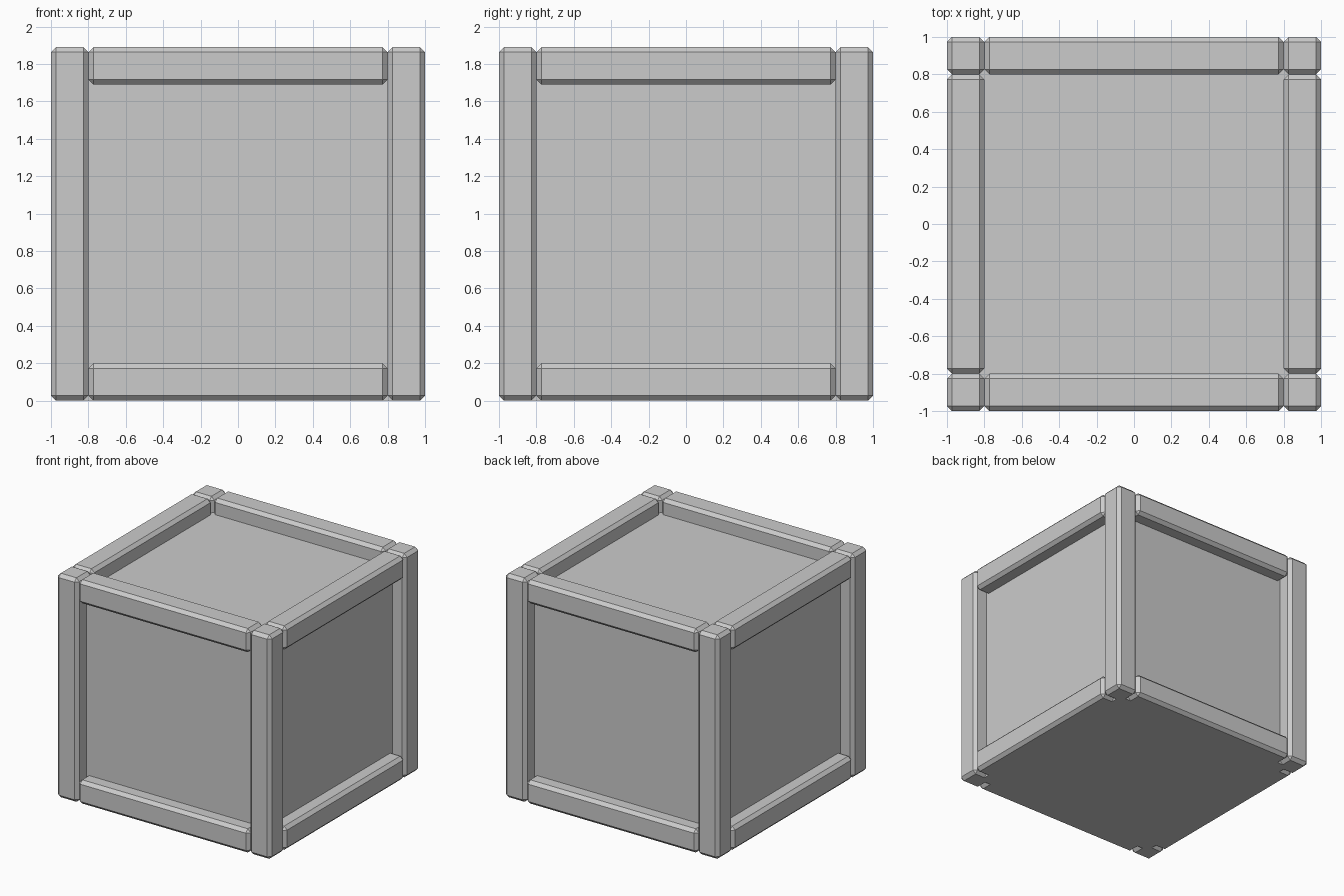
import bpy

if "Cube" in bpy.data.objects:
    bpy.data.objects.remove(bpy.data.objects["Cube"])

H, OUT, W, BEV = 1.89, 1.0, 0.2, 0.027   # height, half width, beam width, chamfer
C = OUT - W / 2                          # beam centre line


def box(name, loc, size, bevel=0.0):
    bpy.ops.mesh.primitive_cube_add(size=1, location=loc)
    ob = bpy.context.object
    ob.name = name
    ob.scale = size
    bpy.ops.object.transform_apply(location=False, rotation=False, scale=True)
    if bevel:
        m = ob.modifiers.new("chamfer", 'BEVEL')
        m.width = bevel
        m.segments = 1
    return ob


# Inner box forming the recessed panels, flush with the base
box("panel_box", (0, 0, 0.88), (1.76, 1.76, 1.76))

# Corner posts
for x, sx in ((-C, "left"), (C, "right")):
    for y, sy in ((-C, "front"), (C, "back")):
        box(f"post_{sy}_{sx}", (x, y, H / 2), (W, W, H), BEV)

# Top and bottom rails between the posts
L = 2 * (OUT - W)
for z, level in ((W / 2, "bottom"), (H - W / 2, "top")):
    for s, side in ((-1, "front"), (1, "back")):
        box(f"rail_{level}_{side}", (0, s * C, z), (L, W, W), BEV)
    for s, side in ((-1, "left"), (1, "right")):
        box(f"rail_{level}_{side}", (s * C, 0, z), (W, L, W), BEV)
